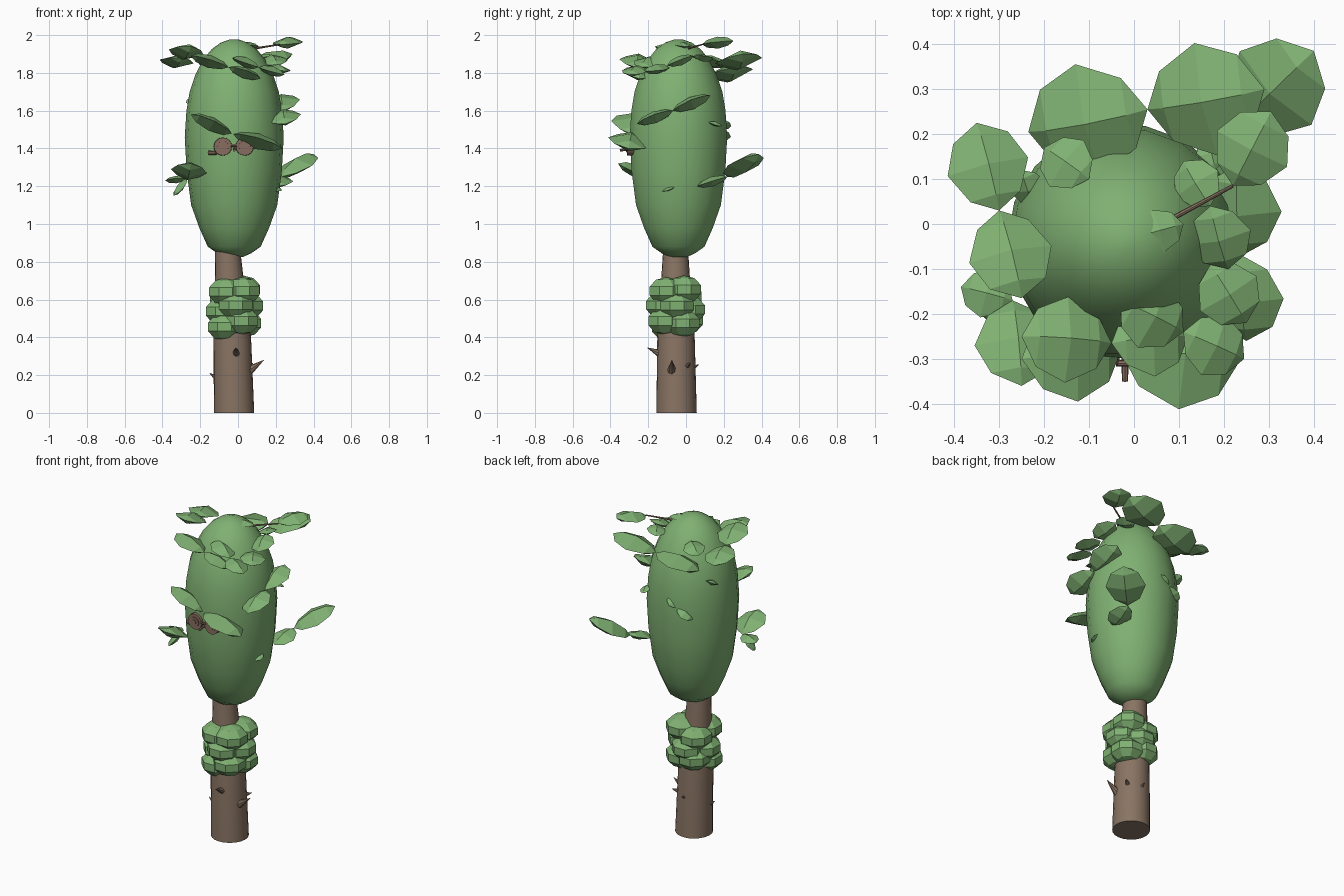
import bpy, bmesh, math
from mathutils import Vector, Matrix

if "Cube" in bpy.data.objects:
    bpy.data.objects.remove(bpy.data.objects["Cube"])


def material(name, rgb):
    m = bpy.data.materials.new(name)
    m.diffuse_color = (*rgb, 1)
    m.use_nodes = True
    m.node_tree.nodes["Principled BSDF"].inputs["Base Color"].default_value = m.diffuse_color
    return m


GREEN = material("leaf green", (0.215, 0.44, 0.17))
BARK = material("bark brown", (0.25, 0.175, 0.125))
EYE = material("reddish wood", (0.25, 0.155, 0.115))
AXIS = Vector((-0.02, -0.04, 0))


def finish(name, bm, mat, smooth=None):
    me = bpy.data.meshes.new(name)
    bmesh.ops.recalc_face_normals(bm, faces=bm.faces)
    bm.to_mesh(me)
    bm.free()
    me.materials.append(mat)
    ob = bpy.data.objects.new(name, me)
    bpy.context.collection.objects.link(ob)
    if smooth:
        bpy.ops.object.select_all(action='DESELECT')
        ob.select_set(True)
        bpy.context.view_layer.objects.active = ob
        bpy.ops.object.shade_smooth_by_angle(angle=math.radians(smooth))
    return ob


def loft(name, rings, sides, mat, smooth):
    """Round rings given as (x, y, z, radius)."""
    bm = bmesh.new()
    loops = []
    for x, y, z, r in rings:
        loops.append([bm.verts.new((x + r * math.cos(2 * math.pi * i / sides),
                                    y + r * math.sin(2 * math.pi * i / sides), z))
                      for i in range(sides)])
    for a, b in zip(loops, loops[1:]):
        for i in range(sides):
            j = (i + 1) % sides
            bm.faces.new((a[i], a[j], b[j], b[i]))
    bm.faces.new(loops[0][::-1])
    bm.faces.new(loops[-1])
    return finish(name, bm, mat, smooth)


def spike(name, a, b, r1, r2, mat, sides=8):
    a, b = Vector(a), Vector(b)
    d = b - a
    bm = bmesh.new()
    mtx = Matrix.Translation((a + b) / 2) @ d.to_track_quat('Z', 'Y').to_matrix().to_4x4()
    bmesh.ops.create_cone(bm, cap_ends=True, segments=sides, radius1=r1, radius2=r2,
                          depth=d.length, matrix=mtx)
    return finish(name, bm, mat, 40)


def leaf(bm, a, b, width, tilt):
    """Lens-shaped leaf with a ridge above and below; tilt leans it away from the crown."""
    a, b = Vector(a), Vector(b)
    d = b - a
    out = (a + b) / 2 - AXIS
    out.z = 0
    n = Vector((0, 0, 1)) + out.normalized() * tilt
    side = d.cross(n).normalized()
    n = side.cross(d).normalized()
    w = d.length * width
    base, tip = bm.verts.new(a), bm.verts.new(b)
    rings = [[bm.verts.new(a + d * t + v * w * k)
              for v in (side, n * 0.36, -side, -n * 0.36)]
             for t, k in ((0.16, 0.62), (0.5, 1.0), (0.83, 0.68))]
    for i in range(4):
        j = (i + 1) % 4
        bm.faces.new((base, rings[0][i], rings[0][j]))
        bm.faces.new((tip, rings[2][j], rings[2][i]))
        for p, q in zip(rings, rings[1:]):
            bm.faces.new((p[i], q[i], q[j], p[j]))


def fan(name, joint, tips, width=0.47, tilt=-0.15):
    bm = bmesh.new()
    for t in tips:
        leaf(bm, joint, t, width, tilt)
    return finish(name, bm, GREEN)


# Trunk
loft("trunk", [(-0.021, -0.05, 0, 0.107), (-0.03, -0.053, 0.4, 0.099),
               (-0.045, -0.055, 0.68, 0.078), (-0.055, -0.055, 0.88, 0.065)], 20, BARK, 40)

# Thorns on the trunk
spike("right_thorn", (0.06, -0.075, 0.225), (0.137, -0.075, 0.28), 0.024, 0.001, BARK)
spike("front_thorn", (-0.01, -0.14, 0.315), (-0.012, -0.205, 0.345), 0.02, 0.001, BARK)
spike("left_thorn", (-0.115, -0.07, 0.185), (-0.15, -0.07, 0.21), 0.014, 0.001, BARK)
spike("back_thorn", (-0.02, 0.035, 0.24), (-0.02, 0.068, 0.255), 0.014, 0.001, BARK)
spike("side_thorn", (0.05, 0.005, 0.25), (0.08, 0.025, 0.262), 0.014, 0.001, BARK)

# Crown
crown = [(0.825, 0.045), (0.845, 0.09), (0.88, 0.14), (0.98, 0.185), (1.1, 0.228),
         (1.28, 0.252), (1.46, 0.262), (1.6, 0.253), (1.7, 0.236), (1.79, 0.206),
         (1.87, 0.165), (1.925, 0.12), (1.96, 0.072), (1.978, 0.02)]
loft("crown", [(-0.02, -0.04, z, r) for z, r in crown], 18, GREEN, 50)

# Ring of faceted leaf clumps around the trunk
bm = bmesh.new()
for row, (z, count, turn) in enumerate(((0.475, 4, 0.6), (0.55, 4, 0.1), (0.635, 4, 0.75))):
    for i in range(count):
        a = turn + 2 * math.pi * i / count
        wobble = 0.02 * math.sin(2.3 * i + row)
        mtx = (Matrix.Translation((-0.018 + 0.064 * math.cos(a), -0.055 + 0.068 * math.sin(a), z + wobble))
               @ Matrix.Rotation(math.pi / 8, 4, 'Z') @ Matrix.Diagonal((0.1, 0.1, 0.074, 1)))
        bmesh.ops.create_uvsphere(bm, u_segments=8, v_segments=5, radius=1, matrix=mtx)
finish("leaf_clumps", bm, GREEN)

# Eyes: stepped discs, with bridge, nose and cheek twig
for side, x in (("left", -0.08), ("right", 0.035)):
    for part, radius, front in (("rim", 0.05, 0.312), ("iris", 0.032, 0.318), ("pupil", 0.016, 0.323)):
        spike(f"{side}_eye_{part}", (x, -0.25, 1.41), (x, -front, 1.41), radius, radius * 0.94, EYE, 16)
spike("eye_bridge", (-0.04, -0.31, 1.415), (-0.005, -0.31, 1.415), 0.007, 0.007, EYE)
spike("nose", (-0.02, -0.28, 1.4), (-0.02, -0.35, 1.39), 0.008, 0.007, EYE)
spike("cheek_twig", (-0.155, -0.27, 1.377), (-0.115, -0.29, 1.374), 0.012, 0.01, EYE)

# Top twig
spike("top_twig", (0.09, 0.015, 1.93), (0.22, 0.085, 1.95), 0.006, 0.004, BARK)

# Upper leaves
fan("upper_back_leaves", (0.03, 0.255, 1.83), [(-0.235, 0.205, 1.77), (0.29, 0.30, 1.9)])
fan("top_right_leaf", (0.22, 0.085, 1.95), [(0.305, 0.25, 1.97)], 0.47, 0)
fan("right_top_leaves", (0.17, 0.04, 1.89), [(0.21, -0.1, 1.84), (0.11, 0.14, 1.87)])
fan("upper_left_leaves", (-0.3, 0.03, 1.88), [(-0.35, 0.225, 1.84), (-0.25, -0.165, 1.94)], 0.45)
fan("upper_front_leaves", (-0.05, -0.265, 1.83), [(-0.25, -0.25, 1.89), (0.12, -0.25, 1.77)], 0.46)
fan("front_right_top_leaves", (0.11, -0.24, 1.83), [(-0.03, -0.17, 1.88), (0.245, -0.3, 1.79)])
fan("right_shoulder_leaf", (0.17, -0.09, 1.83), [(0.25, -0.22, 1.81)], 0.48, 0.1)
fan("back_left_top_leaf", (-0.1, 0.1, 1.88), [(-0.2, 0.17, 1.84)], 0.5, 0.3)
fan("crown_top_leaf", (0.0, -0.03, 1.955), [(0.11, 0.0, 1.94)], 0.42, 0.2)

# Middle leaves
fan("middle_front_leaves", (-0.03, -0.285, 1.475), [(-0.25, -0.3, 1.58), (0.235, -0.305, 1.4)], 0.43, -0.2)
fan("middle_right_leaves", (0.24, -0.07, 1.6), [(0.25, -0.26, 1.53), (0.23, 0.13, 1.68)], 0.44, -0.2)
fan("middle_back_leaves", (-0.08, 0.2, 1.5), [(-0.17, 0.18, 1.44), (-0.02, 0.21, 1.55)], 0.45, 0.2)
fan("middle_left_leaf", (-0.22, 0.04, 1.63), [(-0.25, 0.12, 1.67)], 0.45, 0.3)
fan("right_back_leaf", (0.18, 0.12, 1.54), [(0.16, 0.19, 1.52)], 0.45, 0.3)

# Lower leaves
fan("lower_back_right_leaves", (0.23, 0.22, 1.25), [(0.4, 0.385, 1.37), (0.21, 0.06, 1.2)], 0.43, 0)
fan("lower_left_leaves", (-0.27, -0.17, 1.24),
    [(-0.385, -0.14, 1.23), (-0.25, -0.36, 1.32), (-0.34, -0.2, 1.15)], 0.46)
fan("lower_right_leaf", (0.19, -0.13, 1.175), [(0.215, -0.06, 1.195)], 0.4, 0.3)
